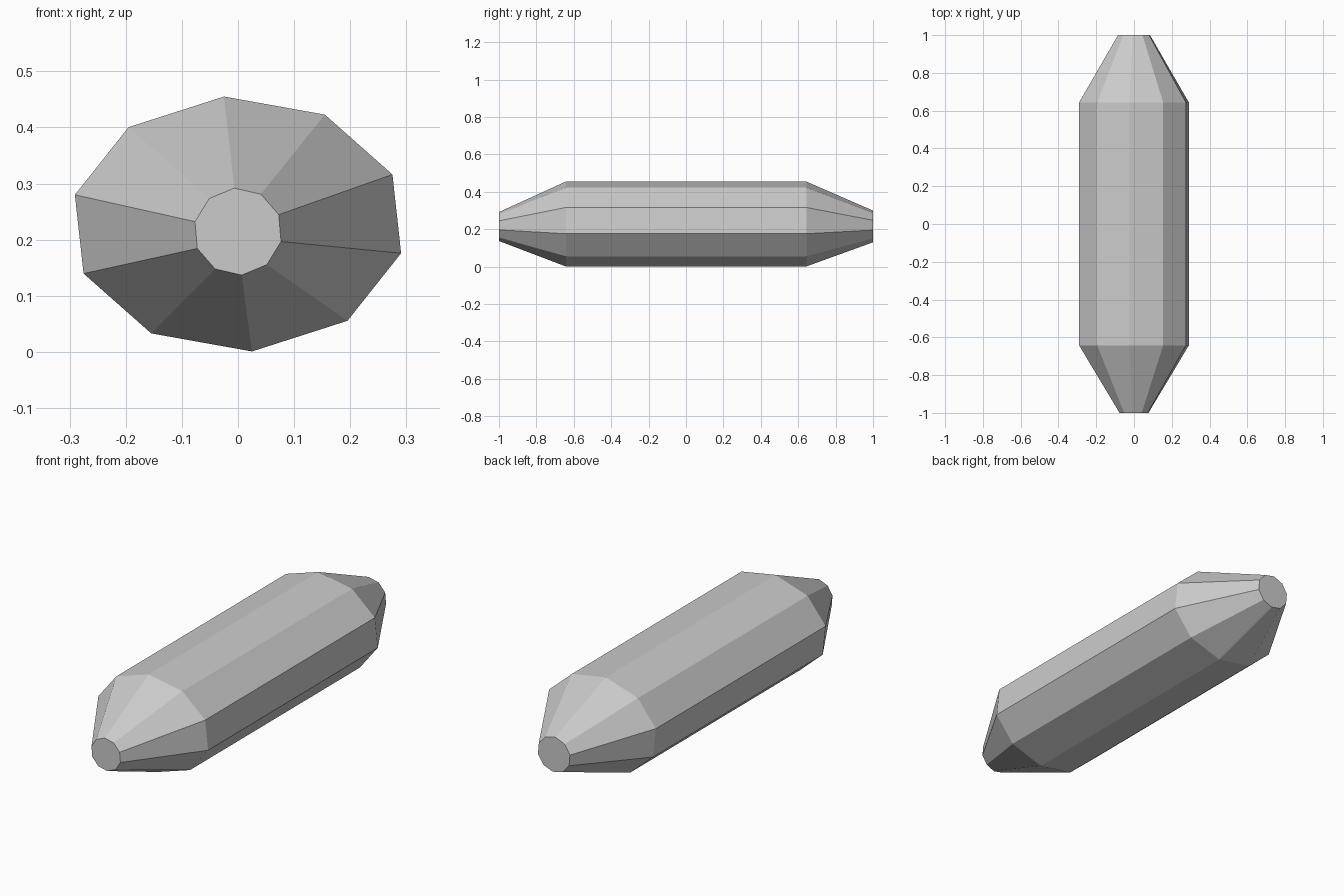
import bpy
import bmesh
from math import sin, cos, radians

default_cube = bpy.data.objects.get("Cube")
if default_cube:
    bpy.data.objects.remove(default_cube, do_unlink=True)

SIDES = 10
TWIST = -4.8  # degrees the cross-section is rolled about its long axis

# Cross-sections from front to back: y, centre height, half width, half height
SECTIONS = [
    (-1.0, 0.2145, 0.0787, 0.0778),
    (-0.642, 0.228, 0.2986, 0.2279),
    (0.643, 0.228, 0.2986, 0.2279),
    (1.0, 0.215, 0.087, 0.085),
]


def make_material(name, colour):
    mat = bpy.data.materials.new(name)
    mat.use_nodes = True
    mat.diffuse_color = colour
    mat.node_tree.nodes["Principled BSDF"].inputs["Base Color"].default_value = colour
    return mat


def add_ring(bm, y, height, half_width, half_height):
    ring = []
    for i in range(SIDES):
        angle = radians(TWIST + i * 360 / SIDES)
        ring.append(bm.verts.new((half_width * sin(angle), y,
                                  height + half_height * cos(angle))))
    return ring


# Faceted capsule: straight oval barrel with tapered, blunt ends
bm = bmesh.new()
rings = [add_ring(bm, *section) for section in SECTIONS]
for near, far in zip(rings, rings[1:]):
    for i in range(SIDES):
        j = (i + 1) % SIDES
        bm.faces.new((near[i], near[j], far[j], far[i]))

# Flat end caps
bm.faces.new(rings[0])
bm.faces.new(rings[-1])
bmesh.ops.recalc_face_normals(bm, faces=bm.faces[:])

mesh = bpy.data.meshes.new("capsule_body")
bm.to_mesh(mesh)
bm.free()
mesh.materials.append(make_material("light_grey", (0.6, 0.6, 0.6, 1.0)))
body = bpy.data.objects.new("capsule_body", mesh)
bpy.context.collection.objects.link(body)
